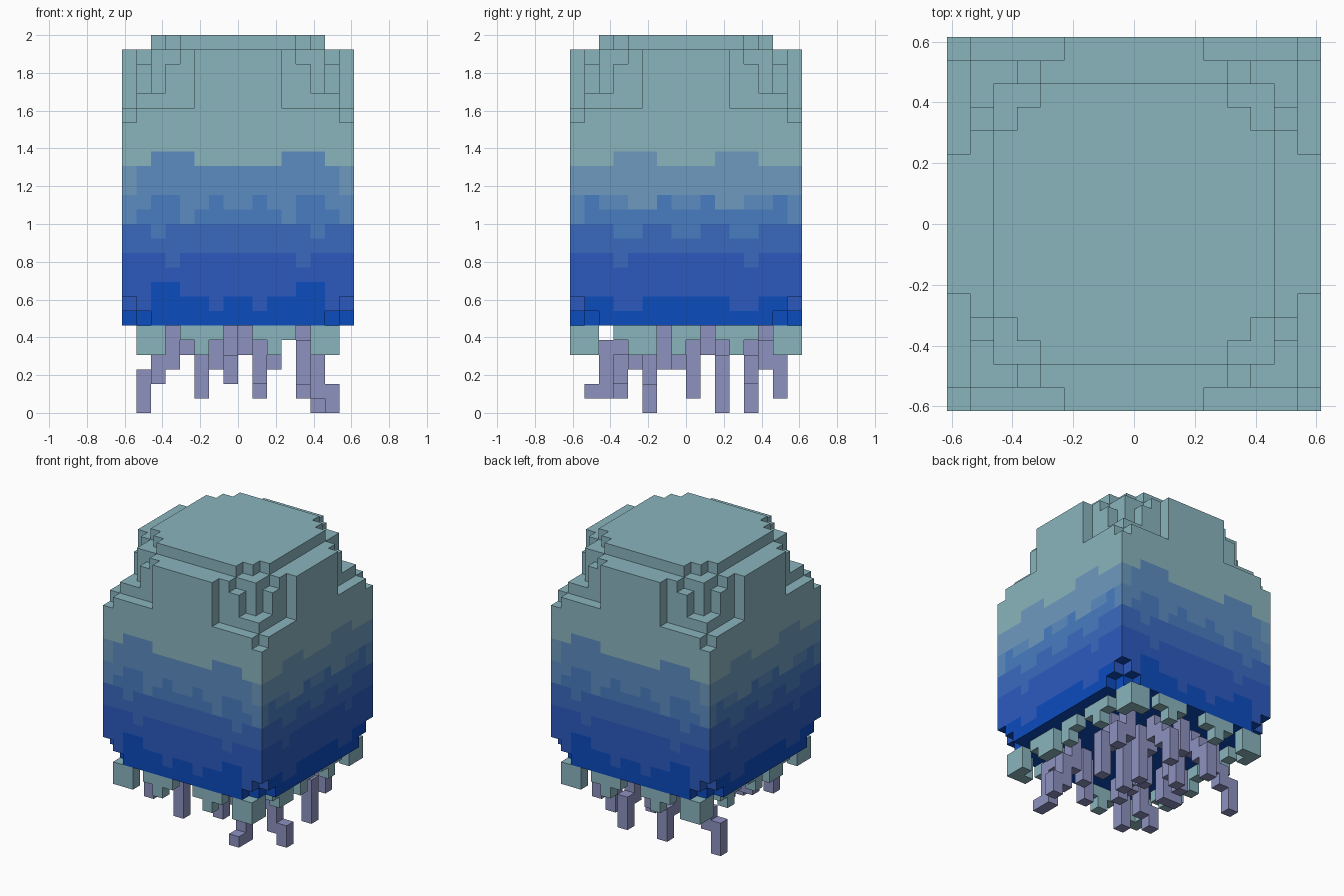
import bpy, bmesh
from mathutils import Vector

cube = bpy.data.objects.get("Cube")
if cube:
    bpy.data.objects.remove(cube, do_unlink=True)

U = 2 / 26  # one block


def material(name, rgb):
    """Material from a display colour, stored as linear values."""
    lin = [((c / 255 + 0.055) / 1.055) ** 2.4 for c in rgb]
    m = bpy.data.materials.new(name)
    m.use_nodes = True
    m.diffuse_color = (*lin, 1)
    m.node_tree.nodes["Principled BSDF"].inputs["Base Color"].default_value = (*lin, 1)
    return m


# Colour bands from the bottom of the bell upwards
bands = [material("deep_blue", (12, 76, 191)), material("royal_blue", (44, 90, 191)),
         material("mid_blue", (58, 106, 191)), material("soft_blue", (72, 124, 193)),
         material("sky_blue", (92, 140, 193)), material("pale_blue", (109, 154, 191)),
         material("teal", (138, 181, 190))]
teal = bands[-1]
lilac = material("lilac", (142, 146, 192))


def blocks(name, cells, mats, rule=None):
    """Mesh of the outer skin of a set of unit blocks."""
    bm = bmesh.new()
    verts = {}

    def vert(p):
        if p not in verts:
            verts[p] = bm.verts.new(Vector(p) * U)
        return verts[p]

    for c in sorted(cells):
        for ax in range(3):
            for side in (-1, 1):
                beside = list(c)
                beside[ax] += side
                if tuple(beside) in cells:
                    continue
                loop = []
                for s, t in ((0, 0), (1, 0), (1, 1), (0, 1)):
                    p = list(c)
                    p[ax] += side > 0
                    p[(ax + 1) % 3] += s
                    p[(ax + 2) % 3] += t
                    loop.append(vert(tuple(p)))
                f = bm.faces.new(loop if side > 0 else loop[::-1])
                f.material_index = rule(c, ax, side) if rule else 0
    bmesh.ops.dissolve_limit(bm, angle_limit=0.01, verts=bm.verts, edges=bm.edges,
                             delimit={'MATERIAL'})
    me = bpy.data.meshes.new(name)
    bm.to_mesh(me)
    bm.free()
    for m in mats:
        me.materials.append(m)
    bpy.context.collection.objects.link(bpy.data.objects.new(name, me))


def inset(i):
    """Blocks between a column and the nearest side."""
    return min(i + 8, 7 - i)


def top_cut(a, b):
    """Blocks removed from the top of a column near a corner."""
    a, b = min(a, b), max(a, b)
    if a == 0:
        return 6 if b == 0 else 5 if b < 5 else 1
    if a == 1:
        return 4 if b < 3 else 2 if b == 3 else 1
    return 1 if a == 2 and b < 4 else 0


# Bell: a block with stepped corners above and below
bell = set()
for i in range(-8, 8):
    for j in range(-8, 8):
        a, b = inset(i), inset(j)
        for z in range(6 + max(0, 2 - a - b), 26 - top_cut(a, b)):
            bell.add((i, j, z))

# Band tops: height, then columns from the edge that rise or dip by one block
FRONT = [(8, (2, 3), (0, 1, 6)), (11, (), (3,)), (13, (), (2,)),
         (14, (2, 3, 6), (0, 4)), (17, (2, 3, 4), (0, 0)), (17, (2, 3, 4), ())]
SIDE = [(7, (1, 2, 5, 6, 7), ()), (11, (), (3,)), (13, (), (3, 4, 7)),
        (14, (1, 6), (0,)), (15, (), (4, 5)), (17, (3, 4, 5), ())]


def band(c, ax, side):
    if ax == 2:
        return 0 if side < 0 and c[2] < 9 else 6
    table, a = (SIDE, inset(c[1])) if ax == 0 else (FRONT, inset(c[0]))
    return sum(c[2] >= top + up.count(a) - down.count(a) for top, up, down in table)


blocks("bell", bell, bands, band)

# Fringe: long and short stubs under the rim
fringe = set()
for low, front, sides in ((4, (-7, -6, -3, 2, 5, 6), (-7, -4, -3, -1, 3, 6)),
                          (5, (-4, -2, 1, 3), (-5, 0, 2, 4))):
    for z in range(low, 6):
        fringe |= {(i, j, z) for i in front for j in (-8, 7)}
        fringe |= {(i, j, z) for j in sides for i in (-7, 6)}
blocks("rim_fringe", fringe, [teal])

# Tentacles: each starts at x, y and steps outwards, one low end per step
tentacles = [
    (4, -3, (3, 1, 0)), (-5, 4, (3, 2, 0)), (4, 2, (3, 0)), (1, 0, (1,)),
    (-1, -2, (3, 2)), (-3, -4, (4, 1)), (4, -5, (4, 1, 1)), (-5, -5, (3, 2)),
    (0, 1, (4, 4)), (1, 2, (1,)), (-3, 4, (4, 3, 1)), (1, 4, (4, 3, 1)),
    (-4, 0, (4, 3)), (4, 4, (3, 2)), (1, -5, (2,)), (-3, 2, (2,)),
    (-2, -1, (3,)), (-1, 5, (3,)), (2, -4, (3,)), (-5, -2, (3, 3)),
]
for n, (x, y, lows) in enumerate(tentacles, 1):
    dx, dy = ((1 if x > 0 else -1), 0) if abs(x) >= abs(y) else (0, (1 if y > 0 else -1))
    cells, high = set(), 6
    for k, low in enumerate(lows):
        cells |= {(x + k * dx, y + k * dy, z) for z in range(low, high)}
        high = low + 1
    blocks(f"tentacle_{n}", cells, [lilac])
